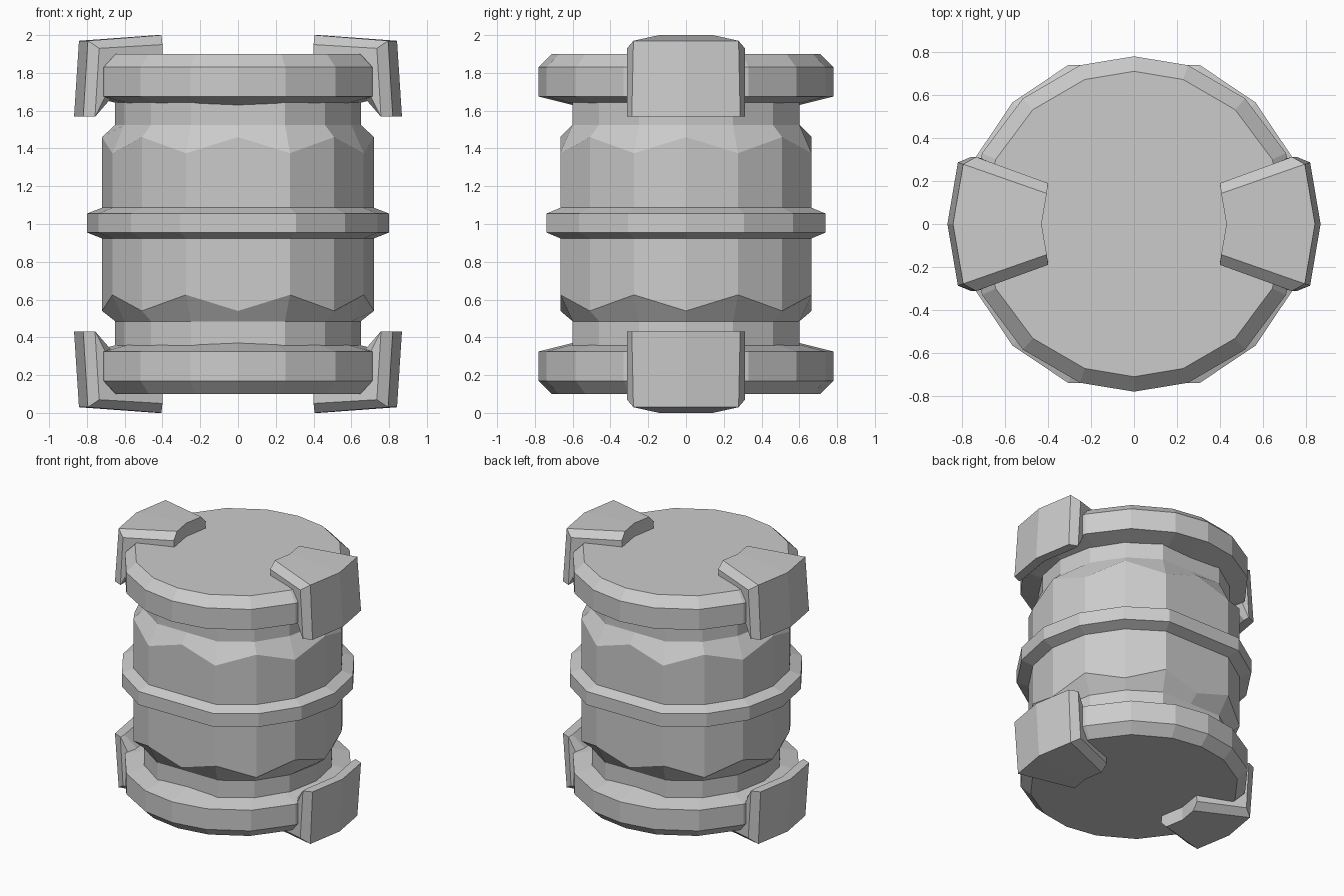
import bpy, bmesh
from math import sin, cos, radians

if "Cube" in bpy.data.objects:
    bpy.data.objects.remove(bpy.data.objects["Cube"])


def loft(name, rows, closed_ends=True):
    """Skin equal-length closed loops of points and cap both ends."""
    bm = bmesh.new()
    vs = [[bm.verts.new(p) for p in row] for row in rows]
    n = len(rows[0])
    for a, b in zip(vs, vs[1:]):
        for i in range(n):
            j = (i + 1) % n
            bm.faces.new((a[i], a[j], b[j], b[i]))
    bm.faces.new(vs[0])
    bm.faces.new(vs[-1])
    bmesh.ops.recalc_face_normals(bm, faces=bm.faces)
    me = bpy.data.meshes.new(name)
    bm.to_mesh(me)
    bm.free()
    ob = bpy.data.objects.new(name, me)
    bpy.context.collection.objects.link(ob)
    return ob


def drum_loop(r, z_even, z_odd):
    """16-point loop, flattened across the front and back."""
    pts = []
    for k in range(16):
        a = radians(22.5 * k)
        rr = r * cos(radians(22.5)) if k in (4, 12) else r
        pts.append((rr * cos(a), rr * sin(a), z_odd if k % 2 else z_even))
    return pts


# central drum with necks and zigzag shoulders
loft("drum", [drum_loop(*p) for p in (
    (.65, .3, .3), (.65, .485, .485), (.72, .54, .625),
    (.72, 1.46, 1.375), (.65, 1.525, 1.525), (.65, 1.7, 1.7))])

# raised middle band
loft("middle_band", [drum_loop(r, z, z) for r, z in (
    (.71, .92), (.80, .955), (.80, 1.055), (.71, 1.09))])

# end caps: angles measured from the y axis
quarter = [0, 18.8, 41.5, 65]
ANG = quarter + [90] + [180 - a for a in reversed(quarter)]
ANG += [360 - a for a in reversed(ANG[1:-1])]


def cap_loop(r, z):
    return [(r * sin(radians(a)), r * cos(radians(a)), z) for a in ANG]


CAP = ((.60, 1.63), (.78, 1.675), (.78, 1.83), (.71, 1.90))
loft("top_cap", [cap_loop(r, z) for r, z in CAP])
loft("bottom_cap", [cap_loop(r, 2 - z) for r, z in CAP])

# corner clips: wedge-shaped L brackets with bevelled sides
PROFILE = ((.43, 2.0), (.842, 1.97), (.868, 1.57),
           (.80, 1.57), (.68, 1.70), (.43, 1.87))
SIDE = ((.40, .19, 1.95), (.735, .312, 1.93), (.757, .312, 1.57),
        (.755, .312, 1.57), (.69, .30, 1.70), (.40, .18, 1.87))


def clip_rows():
    rows = [[(x, -y, z) for x, y, z in SIDE]]
    for d in (-19.3, 0, 19.3):
        a = radians(d)
        rows.append([(r * cos(a), r * sin(a), z) for r, z in PROFILE])
    rows.append(list(SIDE))
    return rows


for sx, side in ((1, "right"), (-1, "left")):
    for top, level in ((True, "top"), (False, "bottom")):
        rows = [[(sx * x, y, z if top else 2 - z) for x, y, z in row]
                for row in clip_rows()]
        loft(f"{level}_{side}_clip", rows)
